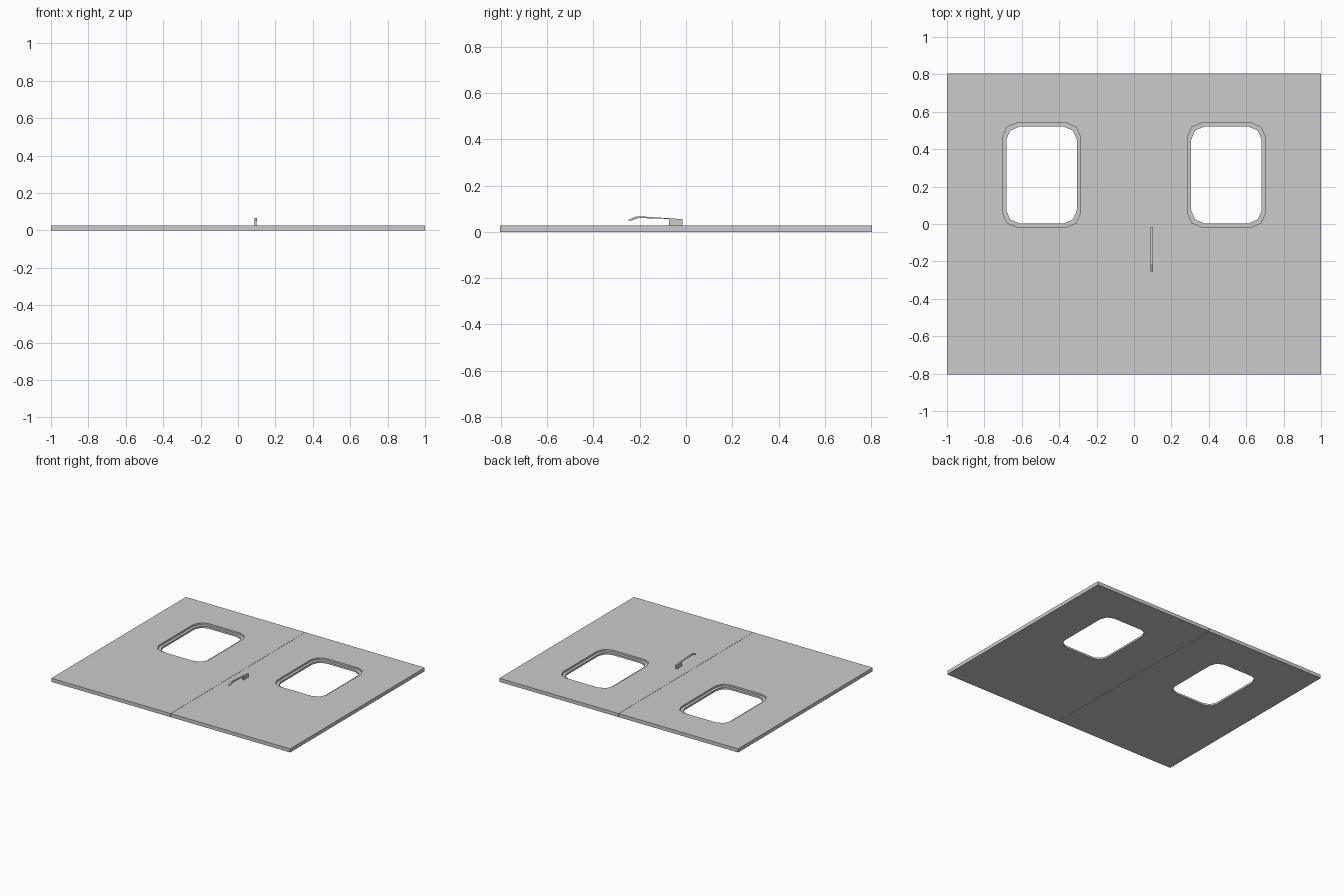
import bpy, bmesh

if "Cube" in bpy.data.objects:
    bpy.data.objects.remove(bpy.data.objects["Cube"], do_unlink=True)

grey = bpy.data.materials.new("light_grey")
grey.use_nodes = True
COLOUR = (0.6, 0.6, 0.6, 1)
grey.diffuse_color = COLOUR
grey.node_tree.nodes["Principled BSDF"].inputs["Base Color"].default_value = COLOUR

THICK, LEDGE = 0.027, 0.014
HALF_DEPTH = 0.805
WIN_X, WIN_Y = 0.494, 0.262


def finish(bm, name):
    bmesh.ops.recalc_face_normals(bm, faces=bm.faces)
    mesh = bpy.data.meshes.new(name)
    bm.to_mesh(mesh)
    bm.free()
    mesh.materials.append(grey)
    obj = bpy.data.objects.new(name, mesh)
    bpy.context.collection.objects.link(obj)
    return obj


def rounded(cx, cy, hx, hy, r):
    """Rectangle outline with two-segment corners, counter-clockwise."""
    k = r * 0.3
    pts = []
    for sx, sy in ((1, 1), (-1, 1), (-1, -1), (1, -1)):
        corner = [(hx, hy - r), (hx - k, hy - k), (hx - r, hy)]
        if sx * sy < 0:
            corner.reverse()
        pts += [(cx + sx * x, cy + sy * y) for x, y in corner]
    return pts


def loop(bm, pts, z):
    verts = [bm.verts.new((x, y, z)) for x, y in pts]
    return verts, [bm.edges.new((verts[i - 1], verts[i])) for i in range(len(verts))]


def wall(bm, a, b):
    for i in range(len(a)):
        bm.faces.new((a[i - 1], a[i], b[i], b[i - 1]))


# Door leaf: slab with a rebated, rounded window opening
def door_leaf(name, side):
    bm = bmesh.new()
    x0, x1 = sorted((side * 0.0008, side))
    rect = [(x0, -HALF_DEPTH), (x1, -HALF_DEPTH), (x1, HALF_DEPTH), (x0, HALF_DEPTH)]
    hole = rounded(side * WIN_X, WIN_Y, 0.188, 0.258, 0.068)
    rebate = rounded(side * WIN_X, WIN_Y, 0.208, 0.278, 0.075)
    low, low_e = loop(bm, rect, 0)
    top, top_e = loop(bm, rect, THICK)
    hole_low, hole_low_e = loop(bm, hole, 0)
    hole_mid, _ = loop(bm, hole, LEDGE)
    reb_mid, _ = loop(bm, rebate, LEDGE)
    reb_top, reb_top_e = loop(bm, rebate, THICK)
    wall(bm, low, top)
    wall(bm, hole_low, hole_mid)
    wall(bm, hole_mid, reb_mid)
    wall(bm, reb_mid, reb_top)
    for edges in (low_e + hole_low_e, top_e + reb_top_e):
        bmesh.ops.triangle_fill(bm, edges=edges, use_beauty=True)
    return finish(bm, name)


door_leaf("left_door", 1)
door_leaf("right_door", -1)


# Handle: side profiles (y, z) extruded across x
def extrude_profile(name, profile, x, width):
    bm = bmesh.new()
    face = bm.faces.new([bm.verts.new((x - width / 2, y, z)) for y, z in profile])
    new = bmesh.ops.extrude_face_region(bm, geom=[face])["geom"]
    bmesh.ops.translate(bm, vec=(width, 0, 0),
                        verts=[v for v in new if isinstance(v, bmesh.types.BMVert)])
    return finish(bm, name)


extrude_profile("handle_mount", [(-0.074, THICK), (-0.015, THICK),
                                 (-0.015, 0.05), (-0.074, 0.056)], 0.093, 0.012)
extrude_profile("handle_lever", [(-0.015, 0.05), (-0.015, 0.055), (-0.195, 0.067),
                                 (-0.215, 0.067), (-0.253, 0.05), (-0.235, 0.049),
                                 (-0.205, 0.06), (-0.074, 0.056)], 0.095, 0.013)
